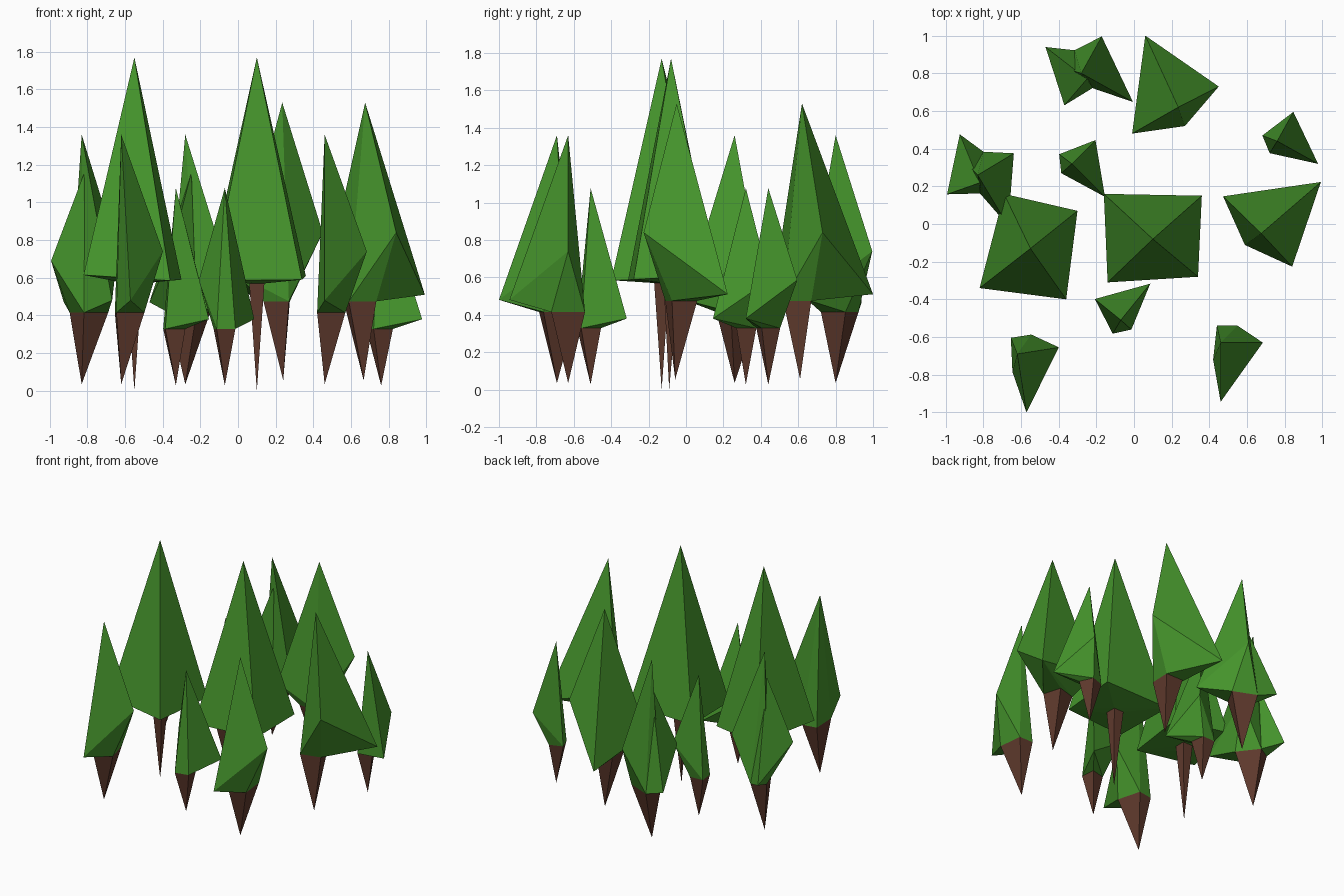
import bpy, bmesh, math
from mathutils import Matrix, Vector

if "Cube" in bpy.data.objects:
    bpy.data.objects.remove(bpy.data.objects["Cube"])


def material(name, rgb):
    m = bpy.data.materials.new(name)
    m.diffuse_color = (*rgb, 1)
    m.use_nodes = True
    m.node_tree.nodes["Principled BSDF"].inputs["Base Color"].default_value = m.diffuse_color
    return m


GREEN = material("leaf_green", (0.06, 0.30, 0.025))
BROWN = material("bark_brown", (0.115, 0.042, 0.026))


def hull(name, points, ring, mat, mtx):
    """Faceted solid around points and ring; the face inside the ring is left open."""
    bm = bmesh.new()
    ring_verts = [bm.verts.new(p) for p in ring]
    for p in points:
        bm.verts.new(p)
    bmesh.ops.convex_hull(bm, input=bm.verts[:])
    inner = [f for f in bm.faces if all(v in ring_verts for v in f.verts)]
    bmesh.ops.delete(bm, geom=inner, context='FACES_ONLY')
    bmesh.ops.recalc_face_normals(bm, faces=bm.faces[:])
    me = bpy.data.meshes.new(name)
    bm.to_mesh(me)
    bm.free()
    me.materials.append(mat)
    ob = bpy.data.objects.new(name, me)
    ob.matrix_world = mtx
    bpy.context.collection.objects.link(ob)


def tree(name, x, y, angle, scale, crowns, ring, tip):
    mtx = (Matrix.Translation((x, y, 0)) @ Matrix.Rotation(math.radians(angle), 4, 'Z')
           @ Matrix.Scale(scale, 4))
    for i, pts in enumerate(crowns):
        hull(f"{name}_crown_{i + 1}", pts, ring, GREEN, mtx)
    hull(f"{name}_trunk", [tip], ring, BROWN, mtx)


def level(z, *pts):
    return [(px, py, z) for px, py in pts]


# Lopsided crown with two spreading corners, shared by the small trees
CROWN = [(0, 0, 1.36), (0.224, 0, 0.74), (0, -0.314, 0.48)]
SIDE_CROWN = [(-0.012, -0.041, 1.15), (-0.192, -0.004, 0.69), (0.03, 0.234, 0.47)]
RING = level(0.415, (-0.02, 0.09), (-0.04, -0.09), (0.11, -0.09), (0.09, 0.09))
RING_B = level(0.415, (-0.015, 0.105), (-0.095, 0.005), (0, -0.09), (0.08, 0.02))
TIP = (0, 0, 0.035)

# Small single-crown trees
for i, (x, y, a) in enumerate([(-0.62, -0.69, 9), (0.46, -0.63, 0)]):
    tree(f"small_tree_{i + 1}", x, y, a, 1, [CROWN], RING, TIP)

# Small double-crown trees
for i, (x, y, a) in enumerate([(-0.28, 0.80, 61), (-0.83, 0.26, 31)]):
    tree(f"double_tree_{i + 1}", x, y, a, 1, [CROWN, SIDE_CROWN], RING, TIP)

# Saplings
for i, (x, y, a) in enumerate([(0.76, 0.44, 61), (-0.33, 0.32, 45), (-0.07, -0.51, 141)]):
    tree(f"sapling_{i + 1}", x, y, a, 0.792, [CROWN], RING_B, TIP)

# Medium trees
MID = [(0, 0, 1.53), (-0.175, 0.38, 0.51), (0.215, 0.11, 0.84), (-0.245, -0.14, 0.62)]
MID_RING = level(0.475, (0.035, -0.10), (0.04, 0.05), (-0.10, 0.05), (-0.10, -0.09))
for i, (x, y, a) in enumerate([(0.235, 0.62, 0), (0.675, -0.05, -74)]):
    tree(f"medium_tree_{i + 1}", x, y, a, 1, [MID], MID_RING, (0.005, -0.01, 0.055))

# Tall trees with broad square crowns and thin trunks
TALL_RING = level(0.57, (-0.04, 0.04), (0.04, 0.04), (0.04, -0.04), (-0.04, -0.04))
tree("tall_tree_1", -0.55, -0.13, 0, 1,
     [[(0, 0, 1.77), (-0.14, 0.29, 0.60), (0.25, 0.20, 0.59),
       (0.19, -0.27, 0.585), (-0.27, -0.21, 0.615)]], TALL_RING, (0, 0, 0))
tree("tall_tree_2", 0.10, -0.08, 0, 1,
     [[(0, 0, 1.77), (-0.26, 0.24, 0.595), (0.26, 0.23, 0.61),
       (0.24, -0.20, 0.59), (-0.24, -0.23, 0.585)]], TALL_RING, (0, -0.01, 0))
